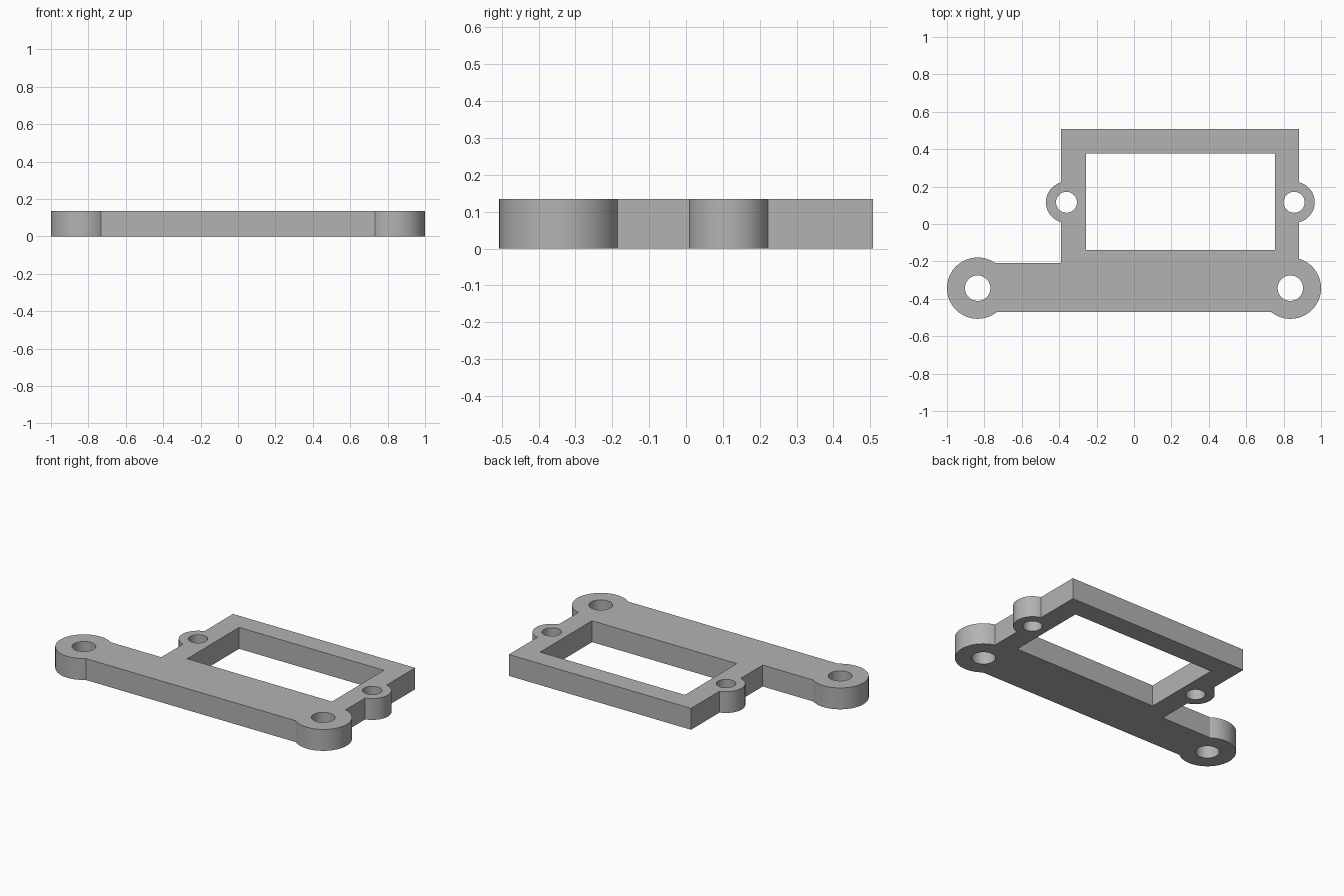
import bpy, bmesh
from math import acos, asin, cos, pi, sin, tau
from mathutils import Vector

if "Cube" in bpy.data.objects:
    bpy.data.objects.remove(bpy.data.objects["Cube"])

HEIGHT = 0.135
LEFT, RIGHT, BACK = -0.39, 0.882, 0.507           # frame edges
BAR_FRONT, BAR_BACK = -0.471, -0.208              # mounting bar edges
LUG_X, LUG_Y, LUG_R, LUG_HOLE = 0.836, -0.343, 0.164, 0.068
EAR_LEFT, EAR_RIGHT, EAR_Y, EAR_R, EAR_HOLE = -0.361, 0.856, 0.116, 0.11, 0.056


def arc(x, y, r, start, end, steps=40):
    """Points along a counter-clockwise arc, both ends included."""
    angles = [start + (end - start) * i / steps for i in range(steps + 1)]
    return [(x + r * cos(a), y + r * sin(a)) for a in angles]


def circle(x, y, r):
    return arc(x, y, r, 0, tau, 48)[:-1]


# Outer outline: lugs and ears run into the straight edges
front_angle = asin((LUG_Y - BAR_FRONT) / LUG_R)
back_angle = asin((BAR_BACK - LUG_Y) / LUG_R)
side_angle = acos((RIGHT - LUG_X) / LUG_R)
ear_r_angle = acos((RIGHT - EAR_RIGHT) / EAR_R)
ear_l_angle = acos((LEFT - EAR_LEFT) / EAR_R)
outline = (
    arc(-LUG_X, LUG_Y, LUG_R, back_angle, tau - front_angle)
    + arc(LUG_X, LUG_Y, LUG_R, front_angle - pi, side_angle)
    + arc(EAR_RIGHT, EAR_Y, EAR_R, -ear_r_angle, ear_r_angle)
    + [(RIGHT, BACK), (LEFT, BACK)]
    + arc(EAR_LEFT, EAR_Y, EAR_R, ear_l_angle, tau - ear_l_angle)
    + [(LEFT, BAR_BACK)]
)

# Window and screw holes
window = [(-0.257, -0.14), (0.754, -0.14), (0.754, 0.378), (-0.257, 0.378)]
loops = [outline, window]
loops += [circle(x, LUG_Y, LUG_HOLE) for x in (-LUG_X, LUG_X)]
loops += [circle(x, EAR_Y, EAR_HOLE) for x in (EAR_LEFT, EAR_RIGHT)]

# Fill the profile and extrude it into a plate
bm = bmesh.new()
edges = []
for loop in loops:
    verts = [bm.verts.new((x, y, 0)) for x, y in loop]
    edges += [bm.edges.new((v, verts[i - 1])) for i, v in enumerate(verts)]
bmesh.ops.triangle_fill(bm, edges=edges, use_beauty=True, normal=Vector((0, 0, 1)))
raised = bmesh.ops.extrude_face_region(bm, geom=bm.faces[:], use_keep_orig=True)
top = [g for g in raised["geom"] if isinstance(g, bmesh.types.BMVert)]
bmesh.ops.translate(bm, verts=top, vec=(0, 0, HEIGHT))
bmesh.ops.recalc_face_normals(bm, faces=bm.faces[:])

mesh = bpy.data.meshes.new("mounting_bracket")
bm.to_mesh(mesh)
bm.free()
bracket = bpy.data.objects.new("mounting_bracket", mesh)
bpy.context.collection.objects.link(bracket)

# Plain grey material
grey = bpy.data.materials.new("plain_grey")
grey.use_nodes = True
colour = (0.45, 0.45, 0.45, 1)
grey.diffuse_color = colour
grey.node_tree.nodes["Principled BSDF"].inputs["Base Color"].default_value = colour
mesh.materials.append(grey)

# Smooth the round walls, keep the rims sharp
bpy.context.view_layer.objects.active = bracket
bracket.select_set(True)
bpy.ops.object.shade_smooth_by_angle(angle=pi / 6)
